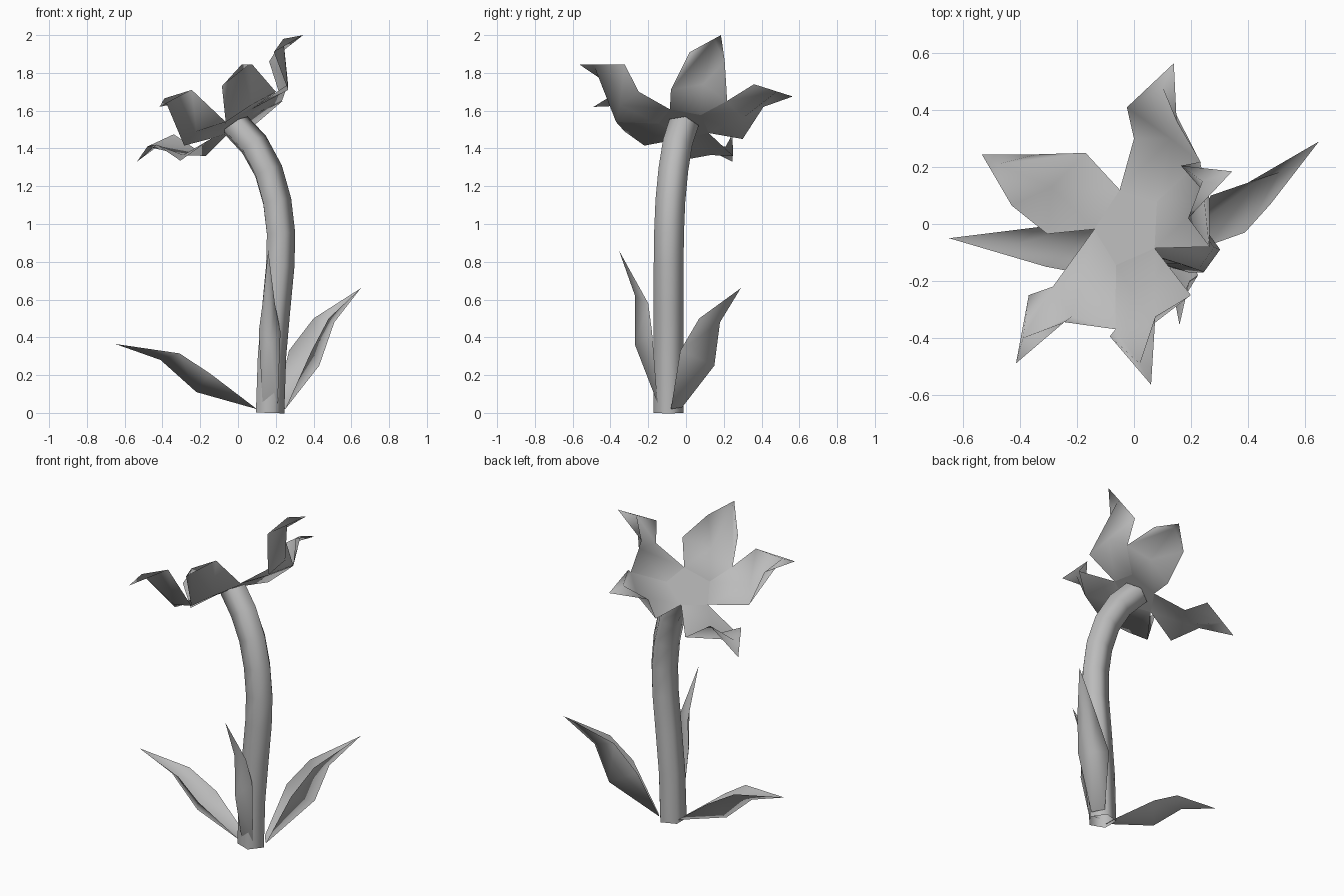
import bpy
import math
from mathutils import Vector

if "Cube" in bpy.data.objects:
    bpy.data.objects.remove(bpy.data.objects["Cube"], do_unlink=True)

# One plain grey for the whole plant
grey = bpy.data.materials.new("plain_grey")
grey.use_nodes = True
grey.diffuse_color = (0.5, 0.5, 0.5, 1)
grey.node_tree.nodes["Principled BSDF"].inputs["Base Color"].default_value = (0.5, 0.5, 0.5, 1)

SIDES = 5


def add_mesh(name, verts, faces):
    """Make a thin, smoothly shaded surface."""
    mesh = bpy.data.meshes.new(name)
    mesh.from_pydata([tuple(v) for v in verts], [], faces)
    mesh.materials.append(grey)
    mesh.shade_smooth()
    bpy.context.collection.objects.link(bpy.data.objects.new(name, mesh))


def pentagon(centre, u, v, radius, turn=0):
    """Five points around a centre in the plane of u and v."""
    angles = [math.radians(turn) + math.tau * k / SIDES for k in range(SIDES)]
    return [centre + radius * (u * math.cos(a) + v * math.sin(a)) for a in angles]


def add_blade(name, root, lower, upper, tip):
    """Folded leaf or petal; each row holds one edge, the spine and the other edge."""
    add_mesh(name, [*root, *lower, *upper, tip],
             [(0, 2, 3), (0, 3, 1), (1, 3, 4),
              (2, 5, 6, 3), (3, 6, 7, 4), (5, 8, 6), (6, 8, 7)])


# Tilted five-sided flower centre
uphill = Vector((.78, -.26, .569))
across = Vector((.317, .949, 0))
ring = pentagon(Vector((-.02, -.01, 1.53)), uphill, across, .142, 54.7)
add_mesh("flower_centre", ring, [range(SIDES)])

# Curved five-sided stem, open at both ends
path = [Vector(p) for p in (
    (.162, -.093, 0), (.172, -.093, .3), (.194, -.092, .55), (.216, -.092, .78),
    (.22, -.09, .95), (.2, -.083, 1.12), (.155, -.068, 1.28),
    (.08, -.047, 1.42), (-.018, -.013, 1.525))]
stem_points = []
for i, point in enumerate(path):
    along = (path[min(i + 1, len(path) - 1)] - path[max(i - 1, 0)]).normalized()
    if i == len(path) - 1:
        along = uphill.cross(across).normalized()
    v = along.cross(Vector((1, 0, 0))).normalized()
    stem_points += pentagon(point, v.cross(along), v, .083)
stem_faces = []
for i in range(len(path) - 1):
    for k in range(SIDES):
        a, b = i * SIDES + k, i * SIDES + (k + 1) % SIDES
        stem_faces.append((a, b, b + SIDES, a + SIDES))
add_mesh("stem", stem_points, stem_faces)

# Petals around the centre: shoulder row, upper row and tip
petals = {
    "back_petal": ([(.235, .215, 1.65), (.13, .3, 1.56), (0, .3, 1.45)],
                   [(.15, .36, 1.74), (.1, .48, 1.7), (-.025, .41, 1.62)],
                   (.14, .565, 1.675)),
    "back_right_petal": ([(-.17, .25, 1.36), (-.29, .13, 1.365), (-.305, -.035, 1.335)],
                         [(-.34, .245, 1.475), (-.48, .21, 1.41), (-.43, .065, 1.42)],
                         (-.535, .245, 1.33)),
    "front_right_petal": ([(-.285, -.22, 1.415), (-.22, -.325, 1.49), (-.065, -.37, 1.54)],
                          [(-.37, -.25, 1.63), (-.39, -.4, 1.665), (-.245, -.345, 1.71)],
                          (-.415, -.49, 1.62)),
    "front_petal": ([(-.065, -.37, 1.54), (.07, -.35, 1.63), (.2, -.25, 1.7)],
                    [(-.085, -.395, 1.73), (.02, -.49, 1.845), (.075, -.325, 1.845)],
                    (.06, -.565, 1.845)),
    "left_petal": ([(.265, -.08, 1.71), (.265, .09, 1.74), (.232, .218, 1.65)],
                   [(.19, .02, 1.91), (.24, .15, 1.98), (.165, .205, 1.86)],
                   (.345, .185, 2)),
}
for k, (name, shape) in enumerate(petals.items()):
    add_blade(name, (ring[k], ring[(k + 1) % SIDES]), *shape)

# Three leaves around the foot of the stem
add_blade("left_leaf", [(.25, -.08, .02), (.2, -.02, .03)],
          [(.39, -.03, .33), (.43, .15, .25), (.27, .1, .33)],
          [(.48, .07, .5), (.51, .18, .48), (.4, .145, .5)], (.65, .29, .66))
add_blade("right_leaf", [(.1, -.06, .02), (.1, -.13, .02)],
          [(-.15, 0, .21), (-.22, -.09, .11), (-.15, -.18, .21)],
          [(-.33, -.01, .315), (-.41, -.07, .28), (-.31, -.15, .315)], (-.65, -.05, .365))
add_blade("front_leaf", [(.13, -.15, .05), (.21, -.15, .05)],
          [(.11, -.18, .43), (.17, -.27, .36), (.225, -.18, .43)],
          [(.13, -.2, .58), (.165, -.27, .62), (.195, -.2, .58)], (.16, -.355, .86))
